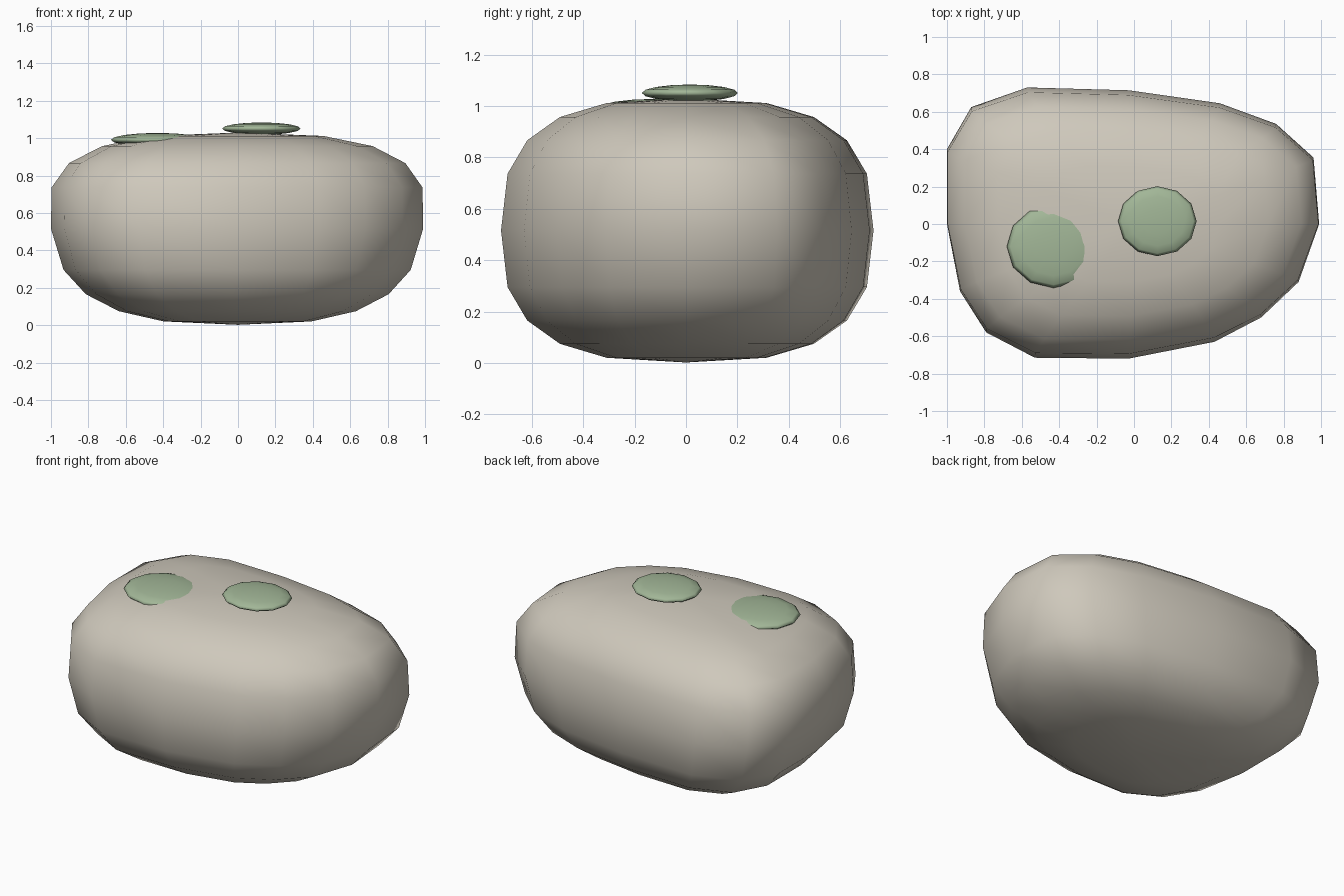
import bpy, bmesh, math

if "Cube" in bpy.data.objects:
    bpy.data.objects.remove(bpy.data.objects["Cube"])


def material(name, rgb):
    m = bpy.data.materials.new(name)
    m.diffuse_color = (*rgb, 1)
    m.use_nodes = True
    m.node_tree.nodes["Principled BSDF"].inputs["Base Color"].default_value = m.diffuse_color
    return m


def sphere_object(name, segs, rings, mat, shape):
    """UV sphere whose unit vertices are remapped by shape(co)."""
    bm = bmesh.new()
    bmesh.ops.create_uvsphere(bm, u_segments=segs, v_segments=rings, radius=1)
    for v in bm.verts:
        v.co = shape(v.co.copy())
    for f in bm.faces:
        f.smooth = True
    bmesh.ops.recalc_face_normals(bm, faces=bm.faces)
    me = bpy.data.meshes.new(name)
    bm.to_mesh(me)
    bm.free()
    me.materials.append(mat)
    ob = bpy.data.objects.new(name, me)
    bpy.context.collection.objects.link(ob)
    return ob


stone = material("stone", (0.62, 0.58, 0.50))
moss = material("moss", (0.36, 0.47, 0.31))

# plan outline of the boulder, counter-clockwise from +x
PLAN = [(0.99, 0), (0.96, 0.355), (0.76, 0.535), (0.46, 0.645),
        (-0.03, 0.715), (-0.57, 0.73), (-0.87, 0.625), (-1, 0.4),
        (-1, 0), (-0.93, -0.36), (-0.79, -0.58), (-0.53, -0.715),
        (-0.03, -0.72), (0.43, -0.63), (0.68, -0.5), (0.88, -0.31)]


def boulder_shape(c):
    # squarish vertical profile, wider towards the top
    z = math.copysign(abs(c.z) ** 0.72, c.z) * 0.514
    r = math.hypot(c.x, c.y)
    k = round(math.atan2(c.y, c.x) / (math.pi / 8)) % 16
    px, py = PLAN[k]
    r = r ** 0.72 if r > 1e-4 else 0
    return (px * r * (1 + 0.15 * z), py * r, z + 0.516)


sphere_object("boulder", 16, 10, stone, boulder_shape)

# flattened moss cushions on top
for name, centre, size in [
        ("moss_patch_centre", (0.125, 0.015, 1.051), (0.21, 0.187, 0.033)),
        ("moss_patch_left", (-0.43, -0.12, 0.991), (0.25, 0.222, 0.037))]:
    sphere_object(name, 12, 8, moss,
                  lambda c: [p + q * s for p, q, s in zip(centre, c, size)])
